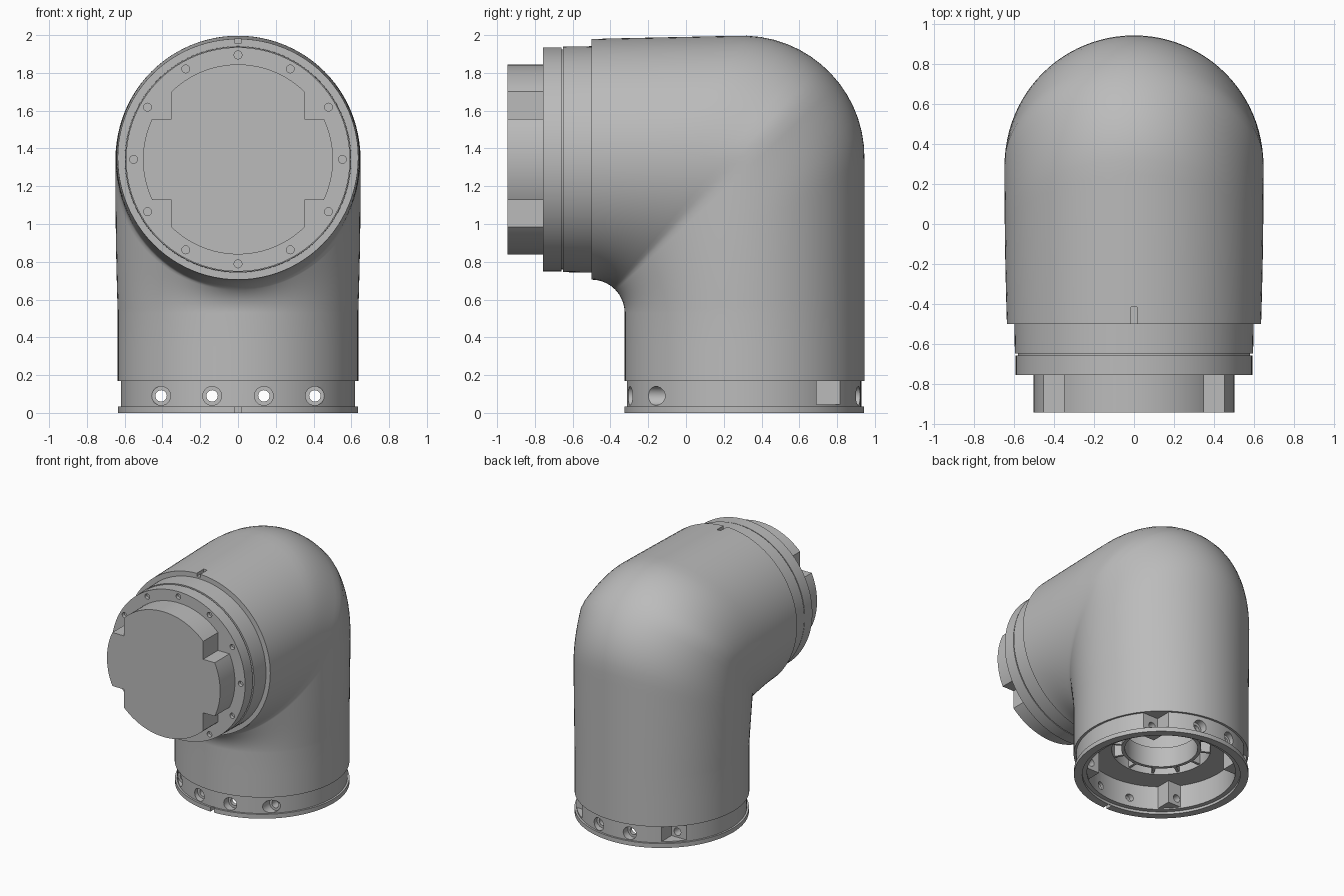
import bpy, bmesh, math
from mathutils import Matrix, Vector

old = bpy.data.objects.get("Cube")
if old:
    bpy.data.objects.remove(old)

grey = bpy.data.materials.new("metal_grey")
grey.use_nodes = True
COLOUR = (0.5, 0.5, 0.5, 1)
grey.diffuse_color = COLOUR
grey.node_tree.nodes["Principled BSDF"].inputs["Base Color"].default_value = COLOUR

SIDES = 96
BASE_Y = 0.308      # axis of the upright tube
HEAD_Z = 1.342      # axis of the forward tube


def make(name, bm):
    bmesh.ops.recalc_face_normals(bm, faces=bm.faces)
    mesh = bpy.data.meshes.new(name)
    bm.to_mesh(mesh)
    bm.free()
    mesh.materials.append(grey)
    ob = bpy.data.objects.new(name, mesh)
    bpy.context.collection.objects.link(ob)
    return ob


def loft(name, rings):
    bm = bmesh.new()
    loops = [[bm.verts.new(p) for p in ring] for ring in rings]
    for a, b in zip(loops, loops[1:]):
        for i in range(len(a)):
            j = (i + 1) % len(a)
            bm.faces.new((a[i], a[j], b[j], b[i]))
    bm.faces.new(loops[0])
    bm.faces.new(loops[-1])
    return make(name, bm)


def add_box(bm, x, y, z):
    lo, hi = Vector((x[0], y[0], z[0])), Vector((x[1], y[1], z[1]))
    m = Matrix.Translation((lo + hi) / 2) @ Matrix.Diagonal((*(hi - lo), 1))
    bmesh.ops.create_cube(bm, size=1, matrix=m)


def add_rod(bm, x, z, r, y0, y1, sides=24):
    m = Matrix.Translation((x, (y0 + y1) / 2, z)) @ Matrix.Rotation(math.pi / 2, 4, "X")
    bmesh.ops.create_cone(bm, cap_ends=True, segments=sides, radius1=r, radius2=r,
                          depth=abs(y1 - y0), matrix=m)


def circle(r, z):
    return [Vector((r * math.sin(t), BASE_Y + r * math.cos(t), z)) for t in angles]


def head_circle(y, r):
    return [Vector((r * math.sin(t), y, HEAD_Z + r * math.cos(t))) for t in angles]


def cut(ob, cutter, mode="DIFFERENCE"):
    mod = ob.modifiers.new("cut", "BOOLEAN")
    mod.operation, mod.solver, mod.object = mode, "EXACT", cutter
    bpy.context.view_layer.objects.active = ob
    bpy.ops.object.modifier_apply(modifier=mod.name)
    bpy.data.objects.remove(cutter)


def smooth(*obs):
    bpy.ops.object.select_all(action="DESELECT")
    for ob in obs:
        ob.select_set(True)
    bpy.context.view_layer.objects.active = obs[0]
    bpy.ops.object.shade_smooth_by_angle(angle=math.radians(30))


angles = [2 * math.pi * i / SIDES for i in range(SIDES)]

# Elbow section: a slice through the inner bend pivot, tilted by angle a
PIVOT = Vector((0, -0.5, 0.53))
CY, CZ, R, INNER = 0.80, 0.822, 0.645, 0.175


def elbow_ring(a, drop=0):
    c, s = max(math.cos(a), 1e-6), max(math.sin(a), 1e-6)
    mid = min(CY / c, CZ / s)
    b = CY * c + CZ * s
    outer = b + math.sqrt(max(0, b * b - CY ** 2 - CZ ** 2 + R * R))
    if outer * c < CY:
        outer = (CZ + R) / s
        outer -= 0.017 * (1 - outer * c / CY) / s
    elif outer * s < CZ:
        outer = (CY + R) / c
    width = 0.637 + 0.012 * math.sin(2 * a)
    ring = []
    for t in angles:
        k = math.cos(t)
        d = mid + k * (outer - mid if k > 0 else mid - INNER)
        ring.append(PIVOT + Vector((width * math.sin(t), d * c, d * s - drop)))
    return ring


rings = [circle(0.635, 0), circle(0.635, 0.035), circle(0.62, 0.035), circle(0.62, 0.17)]
rings += [elbow_ring(0, 0.36), elbow_ring(0, 0.18)]
rings += [elbow_ring(math.pi / 2 * i / 40) for i in range(41)]
elbow = loft("elbow_housing", rings)

# Open underside: wide mouth with four screw bosses, then a narrower bore
mouth = loft("mouth_cutter", [circle(0.54, -0.1), circle(0.54, 0.21)])
bm = bmesh.new()
for sx in (-1, 1):
    for sy in (-1, 1):
        xs = sorted((sx * 0.33, sx * 0.56))
        ys = sorted((BASE_Y + sy * 0.31, BASE_Y + sy * 0.56))
        add_box(bm, xs, ys, (0.03, 0.3))
cut(mouth, make("boss_cutter", bm))
cut(elbow, mouth)
cut(elbow, loft("rim_cutter", [circle(0.575, -0.1), circle(0.575, 0.02)]))
cut(elbow, loft("bore_cutter", [circle(0.36, 0.1), circle(0.36, 0.9)]))

# Corner pockets, front slit and top index groove
bm = bmesh.new()
for sx in (-1, 1):
    add_box(bm, sorted((sx * 0.355, sx * 0.7)), (0.69, 1.1), (0.045, 0.17))
add_box(bm, (-0.015, 0.015), (-0.5, -0.27), (-0.1, 0.035))
add_box(bm, (-0.016, 0.016), (-0.6, -0.415), (1.955, 2.1))
add_rod_matrix = Matrix.Translation((0, -0.4, 2.03))
cut(elbow, make("pocket_cutter", bm))

# Counterbored screw holes running front to back
bores, holes = bmesh.new(), bmesh.new()
for x in (-0.407, -0.137, 0.137, 0.407):
    off = math.sqrt(0.62 ** 2 - x * x)
    add_rod(bores, x, 0.09, 0.05, BASE_Y - off - 0.2, BASE_Y - off + 0.05)
    if abs(x) < 0.3:
        add_rod(bores, x, 0.09, 0.05, BASE_Y + off + 0.2, BASE_Y + off - 0.05)
    add_rod(holes, x, 0.09, 0.03, -0.6, 1.2)
cut(elbow, make("bore_cutter", bores))
cut(elbow, make("hole_cutter", holes))

# Ribbed ring inside the bore
ribs = bmesh.new()
for i in range(12):
    m = Matrix.Translation((0, BASE_Y, 0.3)) @ Matrix.Rotation(i * math.pi / 6, 4, "Z")
    m = m @ Matrix.Translation((0.32, 0, 0)) @ Matrix.Diagonal((0.1, 0.02, 0.16, 1))
    bmesh.ops.create_cube(ribs, size=1, matrix=m)
rib_set = make("inner_ribs", ribs)
inner_ring = loft("inner_ring", [circle(0.29, 0.22), circle(0.29, 0.38)])
cut(inner_ring, loft("ring_cutter", [circle(0.265, 0.1), circle(0.265, 0.5)]))

# Stepped collar and bolted flange
collar = loft("front_collar", [head_circle(y, r) for y, r in (
    (-0.45, 0.6), (-0.65, 0.597), (-0.65, 0.582), (-0.66, 0.582),
    (-0.66, 0.593), (-0.757, 0.593))])
bm = bmesh.new()
for i in range(12):
    t = i * math.pi / 6
    add_rod(bm, 0.553 * math.sin(t), HEAD_Z + 0.553 * math.cos(t), 0.021, -0.8, -0.73, 16)
cut(collar, make("bolt_cutter", bm))

# Output plug with four notched corners
plug = loft("output_plug", [head_circle(-0.74, 0.503), head_circle(-0.945, 0.503)])
bm = bmesh.new()
for sx in (-1, 1):
    for sz in (-1, 1):
        zs = sorted((HEAD_Z + sz * 0.215, HEAD_Z + sz * 0.6))
        add_box(bm, sorted((sx * 0.352, sx * 0.6)), (-1.1, -0.757), zs)
cut(plug, make("notch_cutter", bm))

smooth(elbow, collar, plug, inner_ring)
